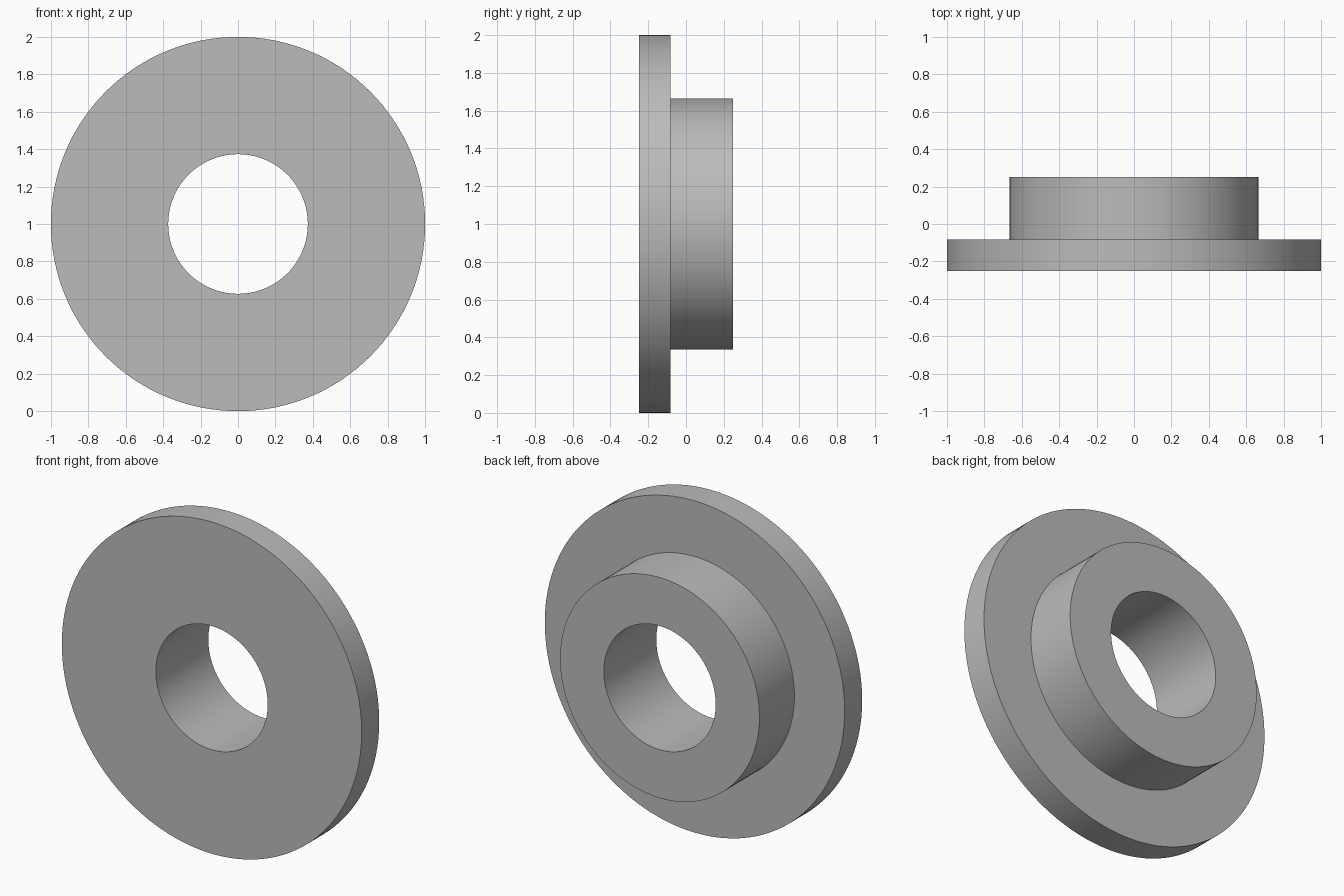
import bpy
import bmesh
from math import cos, sin, tau, radians

cube = bpy.data.objects.get("Cube")
if cube:
    bpy.data.objects.remove(cube, do_unlink=True)

SEGMENTS = 128
OUTER, HUB, BORE = 1.0, 0.665, 0.373
FRONT, STEP, BACK = -0.25, -0.083, 0.25

# Plain grey material
grey = bpy.data.materials.new("plain_grey")
grey.use_nodes = True
colour = (0.5, 0.5, 0.5, 1)
grey.diffuse_color = colour
grey.node_tree.nodes["Principled BSDF"].inputs["Base Color"].default_value = colour

# Closed half section (radius, y) of flange, hub and bore
section = [(BORE, FRONT), (OUTER, FRONT), (OUTER, STEP),
           (HUB, STEP), (HUB, BACK), (BORE, BACK)]

# Revolve the section around the y axis
bm = bmesh.new()
rings = []
for i in range(SEGMENTS):
    a = tau * i / SEGMENTS
    rings.append([bm.verts.new((r * cos(a), y, r * sin(a))) for r, y in section])
for i, ring in enumerate(rings):
    after = rings[(i + 1) % SEGMENTS]
    for j in range(len(section)):
        k = (j + 1) % len(section)
        bm.faces.new((ring[j], ring[k], after[k], after[j]))
bmesh.ops.recalc_face_normals(bm, faces=bm.faces)

mesh = bpy.data.meshes.new("flanged_bushing")
bm.to_mesh(mesh)
bm.free()
mesh.materials.append(grey)

bushing = bpy.data.objects.new("flanged_bushing", mesh)
bushing.location.z = OUTER
bpy.context.collection.objects.link(bushing)

# Smooth round walls with sharp rims
bpy.ops.object.select_all(action='DESELECT')
bushing.select_set(True)
bpy.context.view_layer.objects.active = bushing
bpy.ops.object.shade_smooth_by_angle(angle=radians(30))
